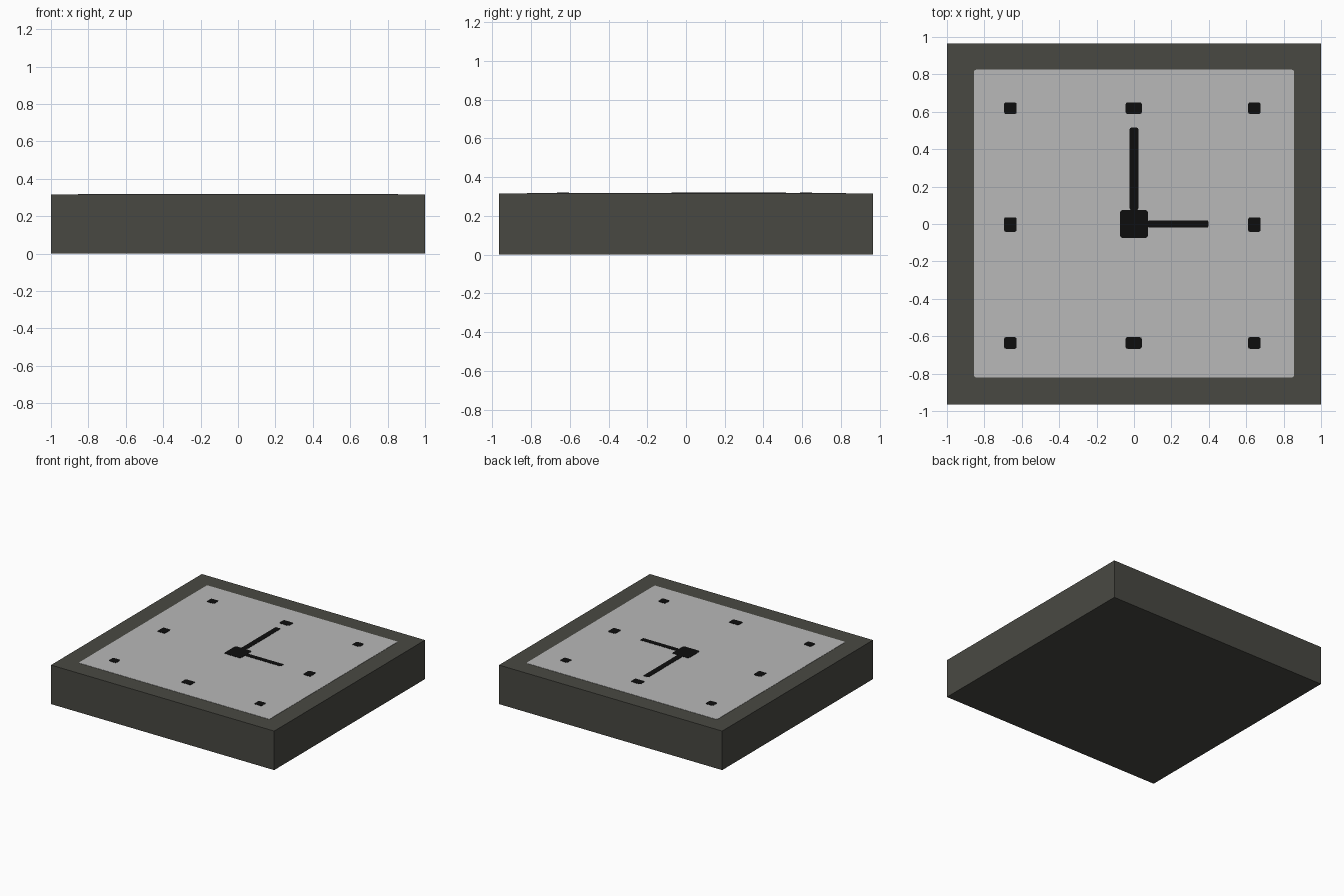
import bpy, bmesh

if "Cube" in bpy.data.objects:
    bpy.data.objects.remove(bpy.data.objects["Cube"])

def material(name, rgb):
    m = bpy.data.materials.new(name)
    m.diffuse_color = (*rgb, 1)
    m.use_nodes = True
    m.node_tree.nodes["Principled BSDF"].inputs["Base Color"].default_value = m.diffuse_color
    return m

CASE = material("dark olive grey", (0.066, 0.066, 0.055))
DIAL = material("light grey", (0.48, 0.48, 0.48))
INK = material("black", (0.004, 0.004, 0.004))

def box(name, x0, x1, y0, y1, z0, z1, mat, corner=0.0):
    """Box between limits, with optional rounded vertical edges."""
    bm = bmesh.new()
    bmesh.ops.create_cube(bm, size=1)
    for v in bm.verts:
        v.co.x = x1 if v.co.x > 0 else x0
        v.co.y = y1 if v.co.y > 0 else y0
        v.co.z = z1 if v.co.z > 0 else z0
    if corner:
        upright = [e for e in bm.edges
                   if abs(e.verts[0].co.z - e.verts[1].co.z) > 1e-5]
        bmesh.ops.bevel(bm, geom=upright, offset=corner, segments=2,
                        profile=0.5, affect='EDGES')
    bmesh.ops.recalc_face_normals(bm, faces=bm.faces)
    me = bpy.data.meshes.new(name)
    bm.to_mesh(me)
    bm.free()
    me.materials.append(mat)
    ob = bpy.data.objects.new(name, me)
    bpy.context.collection.objects.link(ob)
    return ob

Z_CASE, Z_DIAL, Z_INK = 0.316, 0.318, 0.320

# Case and painted dial
box("case", -1, 1, -0.965, 0.965, 0, Z_CASE, CASE)
box("dial", -0.855, 0.855, -0.82, 0.825, Z_CASE, Z_DIAL, DIAL, 0.01)

# Hour marks: three by three, with the hub in the middle
columns = [("left", -0.695, -0.627), ("middle", -0.045, 0.042), ("right", 0.61, 0.677)]
rows = [("top", 0.588, 0.65), ("centre", -0.042, 0.036), ("bottom", -0.667, -0.605)]
for rn, y0, y1 in rows:
    for cn, x0, x1 in columns:
        if (rn, cn) != ("centre", "middle"):
            box(f"mark_{rn}_{cn}", x0, x1, y0, y1, Z_DIAL, Z_INK, INK, 0.01)

# Hub and hands
box("hub", -0.075, 0.075, -0.075, 0.075, Z_DIAL, Z_INK, INK, 0.015)
box("minute_hand", -0.023, 0.023, 0.075, 0.515, Z_DIAL, Z_INK, INK, 0.008)
box("hour_hand", 0.075, 0.398, -0.02, 0.02, Z_DIAL, Z_INK, INK, 0.008)
